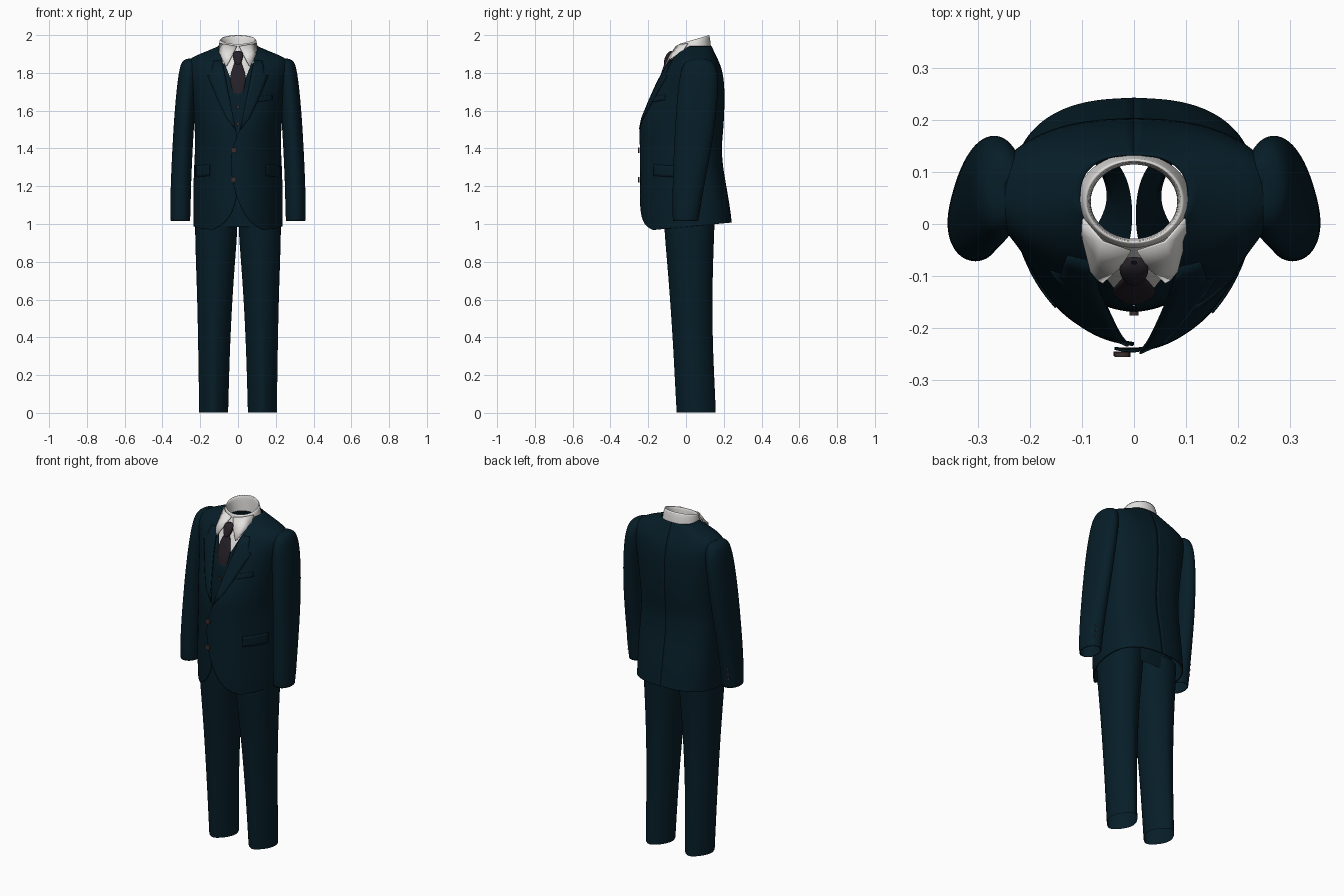
import bpy, bmesh
from math import cos, sin, pi, acos, copysign

if "Cube" in bpy.data.objects:
    bpy.data.objects.remove(bpy.data.objects["Cube"])


def material(name, rgb):
    m = bpy.data.materials.new(name)
    m.use_nodes = True
    m.diffuse_color = (*rgb, 1)
    bsdf = next(n for n in m.node_tree.nodes if n.type == 'BSDF_PRINCIPLED')
    bsdf.inputs["Base Color"].default_value = (*rgb, 1)
    bsdf.inputs["Roughness"].default_value = 0.8
    return m


NAVY = material("navy wool", (.002, .0125, .021))
WHITE = material("white cotton", (.76, .75, .73))
TIE = material("charcoal silk", (.019, .015, .021))
BROWN = material("brown button", (.045, .027, .027))


def skin(name, rows, mat, closed=False, thick=0, sub=2):
    """Join rows of points into a smooth sheet or tube."""
    bm = bmesh.new()
    grid = [[bm.verts.new(p) for p in row] for row in rows]
    for a, b in zip(grid, grid[1:]):
        n = len(a)
        for i in range(n if closed else n - 1):
            j = (i + 1) % n
            bm.faces.new((a[i], a[j], b[j], b[i]))
    bmesh.ops.recalc_face_normals(bm, faces=bm.faces)
    me = bpy.data.meshes.new(name)
    bm.to_mesh(me)
    bm.free()
    me.materials.append(mat)
    me.shade_smooth()
    ob = bpy.data.objects.new(name, me)
    bpy.context.collection.objects.link(ob)
    if sub:
        mod = ob.modifiers.new("smooth", 'SUBSURF')
        mod.levels = mod.render_levels = sub
        mod.boundary_smooth = 'PRESERVE_CORNERS'
    if thick:
        mod = ob.modifiers.new("cloth", 'SOLIDIFY')
        mod.thickness, mod.offset = thick, 0


def power(v, e):
    return copysign(abs(v) ** e, v)


def ring(x, y, z, rx, ry, n=2.1, count=16, crease=0):
    """Closed rounded cross-section, optionally pressed to a front and back crease."""
    pts = []
    for i in range(count):
        t = 2 * pi * i / count
        bump = crease * sin(t) if i % (count // 2) == count // 4 else 0
        pts.append((x + rx * power(cos(t), 2 / n), y + ry * power(sin(t), 2 / n) + bump, z))
    return pts


CY, NF, NB = .05, 1.9, 2.5      # widest depth, front and back roundness


def half(rows, side, end=-pi / 2, count=15, tilt=0):
    """Half garment wrapping from its front edge round to the back."""
    out = []
    for z, w, f, b, g in rows:
        start = acos(power(g / w, NF / 2))
        line = []
        for i in range(count):
            t = start + (end - start) * i / (count - 1)
            n = NF if t > 0 else NB
            x = w * power(cos(t), 2 / n)
            y = CY - (CY - f if t > 0 else b - CY) * power(sin(t), 2 / n)
            line.append((side * x, y, z + tilt * y * max(0, 1.3 - z)))
        out.append(line)
    return out


# Jacket rows: height, half width, front, back, front edge
JACKET = [(.985, .234, -.232, .24, .135), (1, .234, -.235, .238, .105),
          (1.03, .235, -.24, .235, .06), (1.1, .236, -.243, .226, .015),
          (1.2, .235, -.243, .21, -.025), (1.3, .232, -.243, .193, -.04),
          (1.4, .226, -.245, .185, -.035), (1.48, .227, -.247, .193, .006),
          (1.55, .232, -.238, .198, .022), (1.65, .242, -.2, .202, .042),
          (1.75, .258, -.158, .2, .062), (1.82, .274, -.121, .188, .075),
          (1.868, .274, -.085, .168, .084), (1.905, .185, -.055, .15, .09),
          (1.94, .104, -.035, .133, .096)]


def panel(side):
    """The wearer's left side laps over the right."""
    if side > 0:
        return JACKET
    return [(z, w, f + .014, b, max(g, 0)) for z, w, f, b, g in JACKET]


def at_height(side, z):
    rows = panel(side)
    for a, b in zip(rows, rows[1:]):
        if z <= b[0]:
            k = (z - a[0]) / (b[0] - a[0])
            return [p + (q - p) * k for p, q in zip(a, b)]
    return rows[-1]


def on_front(side, x, z, lift):
    """Point lying on the jacket front."""
    _, w, f, _, _ = at_height(side, z)
    r = min(abs(x) / w, .99)
    return (side * x, CY - (CY - f) * (1 - r ** NF) ** (1 / NF) - lift, z)


def patch(name, side, x0, x1, z0, z1, slant=0):
    rows = []
    for j in range(3):
        z = z0 + (z1 - z0) * j / 2
        xs = [x0 + (x1 - x0) * i / 4 for i in range(5)]
        rows.append([on_front(side, x, z + slant * (x - x0), .003) for x in xs])
    skin(name, rows, NAVY, thick=.004, sub=1)


def button(name, loc, radius):
    bpy.ops.mesh.primitive_cylinder_add(vertices=16, radius=radius, depth=.008,
                                        location=loc, rotation=(pi / 2, 0, 0))
    ob = bpy.context.object
    ob.name = name
    ob.data.materials.append(BROWN)


# Sleeve rows: centre x, centre y, height, radii
SLEEVE = [(.305, -.002, 1.015, .05, .066), (.305, 0, 1.06, .053, .072),
          (.303, .012, 1.2, .053, .083), (.294, .036, 1.4, .053, .1),
          (.282, .055, 1.6, .053, .108), (.268, .067, 1.75, .052, .106),
          (.26, .07, 1.82, .049, .094), (.256, .07, 1.853, .043, .078),
          (.25, .07, 1.872, .032, .05), (.24, .07, 1.875, .006, .01)]

# Leg rows: inner x, outer x, front, back, height, roundness
LEG = [(.05, .208, -.05, .158, .003, 1.65), (.046, .21, -.058, .152, .15, 1.7),
       (.04, .213, -.068, .142, .35, 1.8), (.028, .218, -.084, .139, .6, 1.95),
       (.012, .226, -.102, .144, .82, 2.1), (.001, .23, -.114, .15, .96, 2.3),
       (.001, .228, -.118, .152, 1.06, 2.4)]

WAISTCOAT = [(1.085, .2, -.168, .15, .045), (1.13, .2, -.17, .15, 0),
             (1.3, .195, -.17, .15, -.004), (1.5, .2, -.17, .16, -.004),
             (1.66, .21, -.162, .16, -.004), (1.7, .21, -.152, .16, .004),
             (1.78, .2, -.126, .16, .045), (1.85, .19, -.085, .15, .07)]

SHIRT = [(1.62, .2, -.148, .1, 0), (1.72, .19, -.13, .1, 0), (1.8, .18, -.105, .1, 0),
         (1.87, .15, -.075, .1, 0), (1.93, .11, -.045, .1, 0)]

# Lapel: height and width; the step makes the notch
LAPEL = [(1.5, .004), (1.56, .036), (1.65, .062), (1.74, .082), (1.785, .092),
         (1.79, .07), (1.83, .06), (1.865, .045)]

for side, word in ((1, "left"), (-1, "right")):
    skin(word + "_jacket_panel", half(panel(side), side, tilt=.3), NAVY, thick=.005)
    skin(word + "_sleeve", [ring(side * x, y, z, rx, ry) for x, y, z, rx, ry in SLEEVE],
         NAVY, closed=True, thick=.004)
    skin(word + "_trouser_leg",
         [ring(side * (a + b) / 2, (f + k) / 2, z, (b - a) / 2, (k - f) / 2, n, crease=.004)
          for a, b, f, k, z, n in LEG], NAVY, closed=True)
    skin(word + "_waistcoat", half(WAISTCOAT, side), NAVY)
    skin(word + "_shirt_front", half(SHIRT, side, end=.75, count=8), WHITE)

    # Lapel lying on the chest
    rows = []
    for z, width in LAPEL:
        edge = at_height(side, z)[4]
        rows.append([on_front(side, edge + width * i / 4, z, .004) for i in range(5)])
    skin(word + "_lapel", rows, NAVY, thick=.003, sub=0)

    patch(word + "_pocket_flap", side, .15, .222, 1.255, 1.315, -.1)

    # Shirt collar point
    skin(word + "_collar_point",
         [[(side * .006, -.052, 1.94), (side * .06, -.034, 1.95), (side * .098, .01, 1.955)],
          [(side * .028, -.085, 1.895), (side * .07, -.068, 1.9), (side * .1, -.02, 1.91)],
          [(side * .06, -.112, 1.835), (side * .07, -.106, 1.845), (side * .083, -.09, 1.87)]],
         WHITE, thick=.005, sub=0)

    # Cuff buttons
    for i in range(3):
        button(word + "_cuff_button", (side * .325, .066 + .004 * i, 1.075 + .03 * i), .009)

patch("breast_pocket", 1, .1, .18, 1.645, 1.672, .15)

# Trouser hips under the jacket
skin("trouser_hips", [ring(0, .018, z, w, d, 2.5) for z, w, d in
                      ((.985, .222, .128), (1.1, .222, .135), (1.25, .205, .13))],
     NAVY, closed=True)

# Folded shirt collar: inside, top fold, outside
stand = []
for rx, ry, z, lean in ((.084, .072, 1.895, .1), (.085, .074, 1.93, .2), (.09, .077, 1.968, .3),
                        (.098, .083, 1.963, .3), (.108, .09, 1.915, .2), (.112, .093, 1.88, .2)):
    stand.append([(x, y, h + lean * y) for x, y, h in ring(0, .043, z, rx, ry, 2, 24)])
skin("shirt_collar", stand, WHITE, closed=True, sub=1)

# Tie
skin("tie_knot", [ring(0, y, z, w, d, 2.6) for y, z, w, d in
                  ((-.074, 1.917, .005, .003), (-.077, 1.912, .027, .016), (-.088, 1.89, .03, .022),
                   (-.102, 1.855, .019, .018), (-.106, 1.845, .012, .01))], TIE, closed=True)
skin("tie_blade", [ring(0, y, z, w, .01, 2.4) for y, z, w in
                   ((-.1, 1.86, .016), (-.115, 1.82, .031), (-.129, 1.775, .045),
                    (-.14, 1.73, .036), (-.146, 1.66, .02))], TIE, closed=True)

# Front buttons
for i in range(5):
    button("waistcoat_button", (0, -.172, 1.62 - .09 * i), .009)
for x, z in ((-.022, 1.39), (-.024, 1.235)):
    y = on_front(1, abs(x), z, .008)[1]
    button("jacket_button", (x, y, z), .015)
